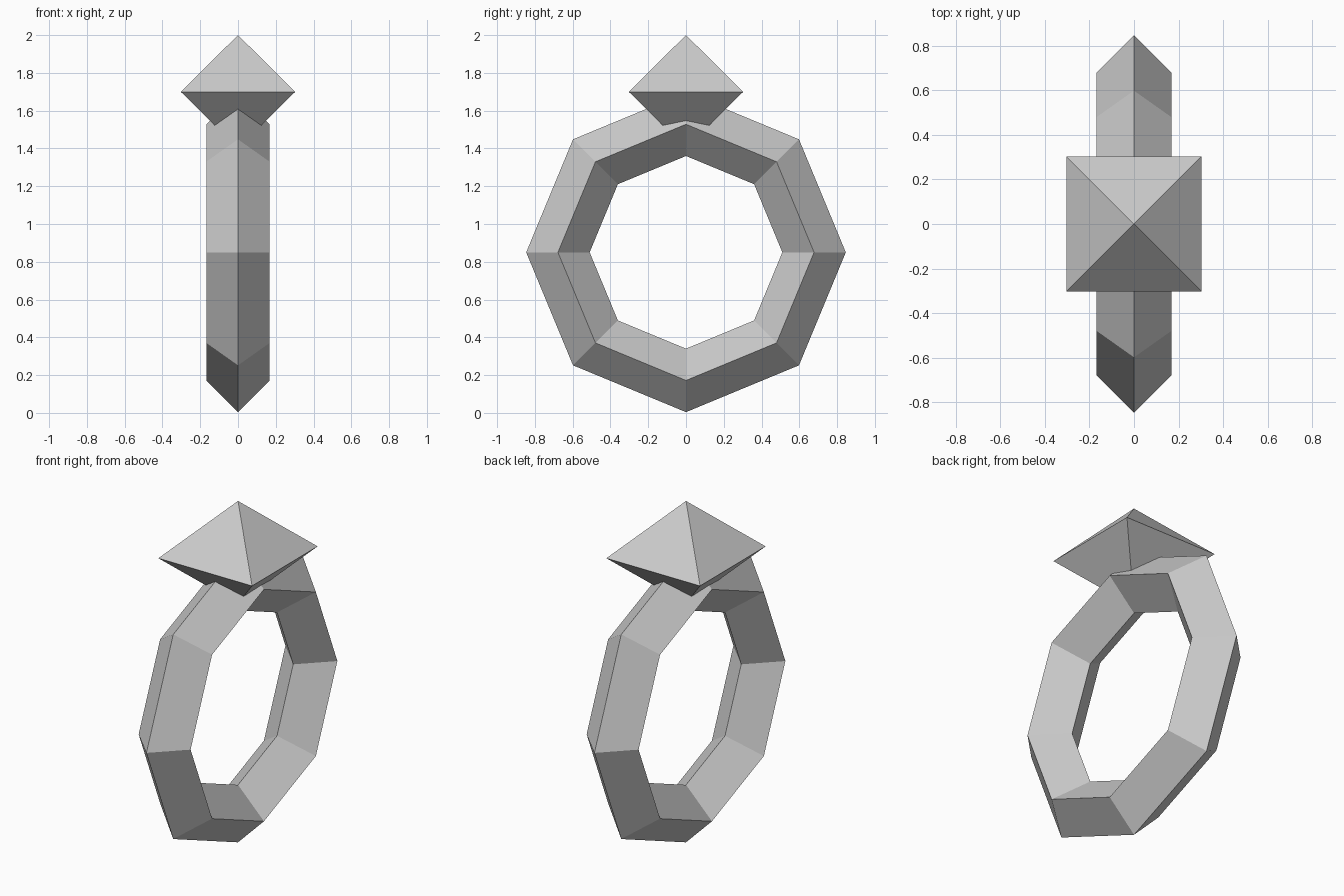
import bpy, math

if "Cube" in bpy.data.objects:
    bpy.data.objects.remove(bpy.data.objects["Cube"])

# Band: eight-sided ring with a diamond cross-section, standing upright
bpy.ops.mesh.primitive_torus_add(
    major_segments=8, minor_segments=4,
    major_radius=0.678, minor_radius=0.168,
    location=(0, 0, 0.85), rotation=(0, math.pi / 2, 0))
band = bpy.context.object
band.name = "ring_band"

# Gem: square bipyramid sunk into the top of the band
WIDTH, HEIGHT, MIDDLE = 0.303, 0.30, 1.70
corners = [(-WIDTH, -WIDTH, 0), (WIDTH, -WIDTH, 0), (WIDTH, WIDTH, 0), (-WIDTH, WIDTH, 0)]
verts = corners + [(0, 0, HEIGHT), (0, 0, -HEIGHT)]
faces = []
for i in range(4):
    j = (i + 1) % 4
    faces += [(i, j, 4), (j, i, 5)]
mesh = bpy.data.meshes.new("gem")
mesh.from_pydata(verts, [], faces)
gem = bpy.data.objects.new("gem", mesh)
gem.location.z = MIDDLE
bpy.context.collection.objects.link(gem)
